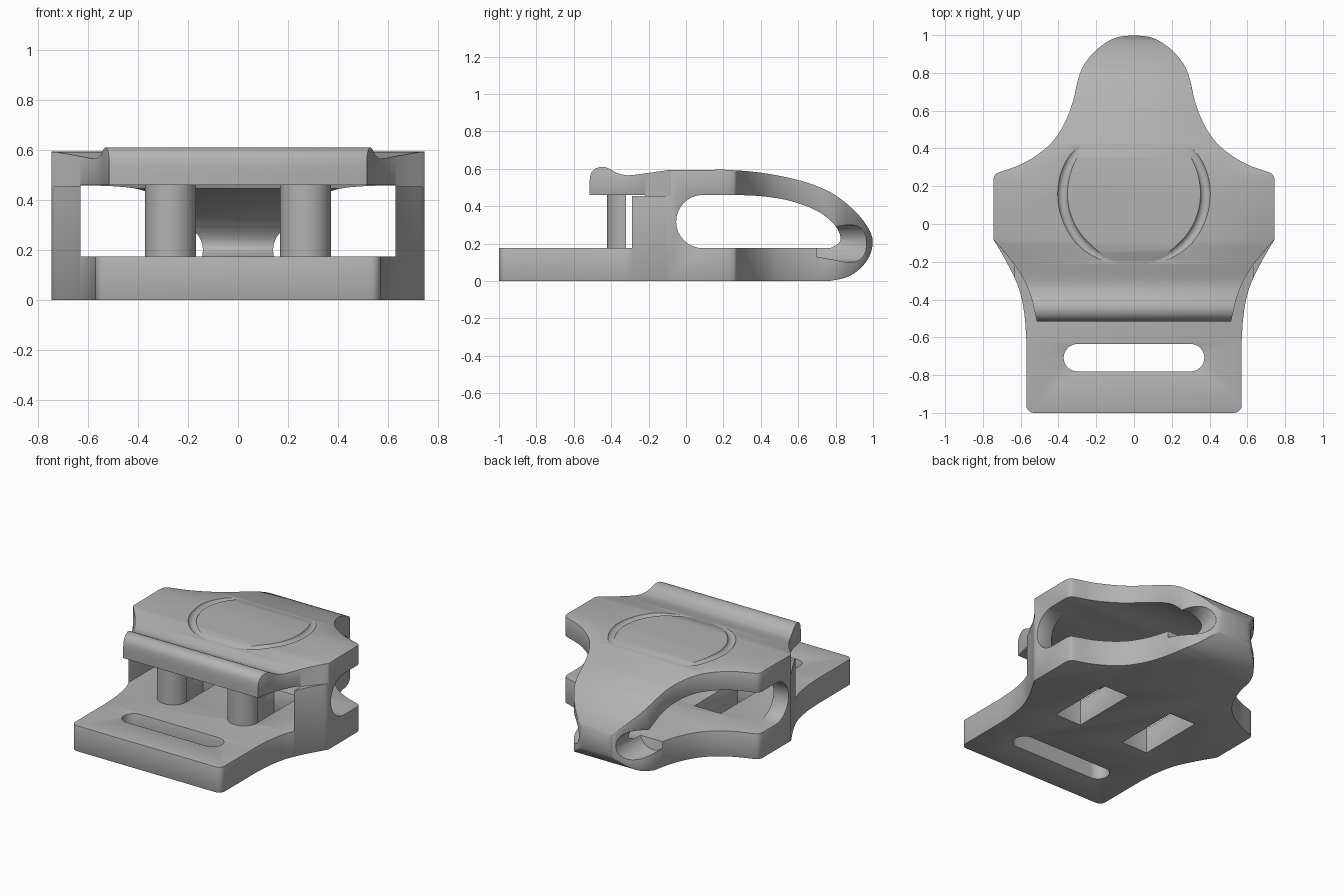
import bpy, bmesh, math
from mathutils import Vector

if "Cube" in bpy.data.objects:
    bpy.data.objects.remove(bpy.data.objects["Cube"], do_unlink=True)

grey = bpy.data.materials.new("plain_grey")
grey.use_nodes = True
colour = (0.45, 0.45, 0.45, 1)
grey.diffuse_color = colour
grey.node_tree.nodes["Principled BSDF"].inputs["Base Color"].default_value = colour


def smooth(points, steps=5):
    """Catmull-Rom curve through 2D points."""
    p = [Vector(q) for q in points]
    p = [2 * p[0] - p[1]] + p + [2 * p[-1] - p[-2]]
    out = []
    for a, b, c, d in zip(p, p[1:], p[2:], p[3:]):
        for i in range(steps):
            t = i / steps
            out.append(0.5 * (2 * b + (c - a) * t + (2 * a - 5 * b + 4 * c - d) * t * t
                              + (3 * b - a - 3 * c + d) * t ** 3))
    return [tuple(v) for v in out] + [tuple(points[-1])]


def arc(cx, cy, r, start, end, n=16):
    angles = [math.radians(start + (end - start) * i / n) for i in range(n + 1)]
    return [(cx + r * math.cos(a), cy + r * math.sin(a)) for a in angles]


def prism(name, outline, low, high, axis="z"):
    """Extrude a plan (x, y) along z, or a side profile (y, z) along x."""
    place = (lambda u, v, w: (u, v, w)) if axis == "z" else (lambda u, v, w: (w, u, v))
    bm = bmesh.new()
    face = bm.faces.new([bm.verts.new(place(u, v, low)) for u, v in outline])
    ext = bmesh.ops.extrude_face_region(bm, geom=[face])
    shift = Vector(place(0, 0, high - low))
    bmesh.ops.translate(bm, vec=shift, verts=[g for g in ext["geom"] if isinstance(g, bmesh.types.BMVert)])
    bmesh.ops.recalc_face_normals(bm, faces=bm.faces)
    mesh = bpy.data.meshes.new(name)
    bm.to_mesh(mesh)
    bm.free()
    obj = bpy.data.objects.new(name, mesh)
    bpy.context.collection.objects.link(obj)
    mesh.materials.append(grey)
    return obj


def apply(obj, kind, **settings):
    bpy.context.view_layer.objects.active = obj
    mod = obj.modifiers.new(kind, kind)
    for key, value in settings.items():
        setattr(mod, key, value)
    bpy.ops.object.modifier_apply(modifier=mod.name)


def combine(obj, other, operation="DIFFERENCE"):
    apply(obj, "BOOLEAN", object=other, operation=operation, solver="EXACT")
    bpy.data.objects.remove(other, do_unlink=True)


def mirrored(points):
    return [(-x, y) for x, y in points]


# Plan outline: rounded nose, waisted shoulders, straight tail
half = smooth([(0, 1), (.1, .985), (.19, .93), (.26, .85), (.295, .77), (.32, .66), (.36, .55),
               (.42, .45), (.5, .375), (.6, .315), (.71, .275), (.735, .26), (.745, .235)], 4)
half += smooth([(.745, -.08), (.67, -.21), (.61, -.34), (.58, -.48), (.57, -.62)])
half += arc(.53, -.96, .04, 0, -90, 5)
body = prism("buckle_body", half + mirrored(half[:0:-1]), -.1, .9)

# Side profile: thin tail, rolled lip, domed nose
profile = [(-1, 0), (-1, .175), (-.515, .175)]
profile += smooth([(-.515, .46), (-.515, .54), (-.505, .58), (-.48, .603), (-.445, .61), (-.41, .6),
                   (-.37, .578), (-.31, .565), (-.22, .575), (-.1, .592)], 4)
profile += smooth([(.2, .595), (.35, .585), (.5, .562), (.65, .525), (.78, .47), (.88, .395), (.95, .32),
                   (.99, .25), (.998, .2), (.98, .13), (.93, .065), (.86, .02), (.77, 0)], 4)
combine(body, prism("profile", profile, -1, 1, "x"), "INTERSECT")

# Side window through the body
window = arc(.09, .3175, .1425, 270, 90)
window += smooth([(.2, .46), (.38, .455), (.55, .43), (.7, .375), (.79, .305), (.825, .24),
                  (.815, .2), (.77, .175)], 4)
combine(body, prism("window", window, -1, 1, "x"))

# Mouth between the two side posts
combine(body, prism("mouth", [(-.63, -.7), (.63, -.7), (.63, .12), (-.63, .12)], .175, .46))

# Narrower waist of the upper plate, and grooves in the nose flanks
flank = smooth([(.745, -.08), (.66, -.18), (.6, -.265), (.55, -.37), (.515, -.51)])
flank += [(.505, -.6), (.95, -.6), (.95, -.08)]
for mirror in (lambda p: p, mirrored):
    combine(body, prism("flank", mirror(flank), .455, .9))
for side in (-1, 1):
    bpy.ops.mesh.primitive_cylinder_add(vertices=32, radius=.1, depth=.5,
                                        location=(side * .24, .95, .2), rotation=(math.pi / 2, 0, 0))
    combine(body, bpy.context.object)

# Strap slot in the tail and rectangular holes behind the pillars
combine(body, prism("strap_slot", arc(.3, -.708, .0725, -90, 90) + arc(-.3, -.708, .0725, 90, 270), -.2, .3))
for x in (-.27, .27):
    combine(body, prism("hole", [(x - .1, -.318), (x + .1, -.318), (x + .1, .15), (x - .1, .15)], -.2, .3))

# Softened edges
apply(body, "BEVEL", width=.014, segments=2, limit_method="ANGLE", angle_limit=math.radians(40))

# Ring groove on the upper plate
bpy.ops.mesh.primitive_torus_add(major_radius=.378, minor_radius=.028, major_segments=80,
                                 minor_segments=16, location=(0, .16, .604))
combine(body, bpy.context.object)

# Rounded pillars joining the plates
parts = [body]
for name, x in (("right_pillar", -.27), ("left_pillar", .27)):
    parts.append(prism(name, arc(x, -.32, .102, 180, 360, 24), .165, .47))

bpy.ops.object.select_all(action="DESELECT")
for part in parts:
    part.select_set(True)
bpy.context.view_layer.objects.active = body
bpy.ops.object.shade_smooth_by_angle(angle=math.radians(35))
